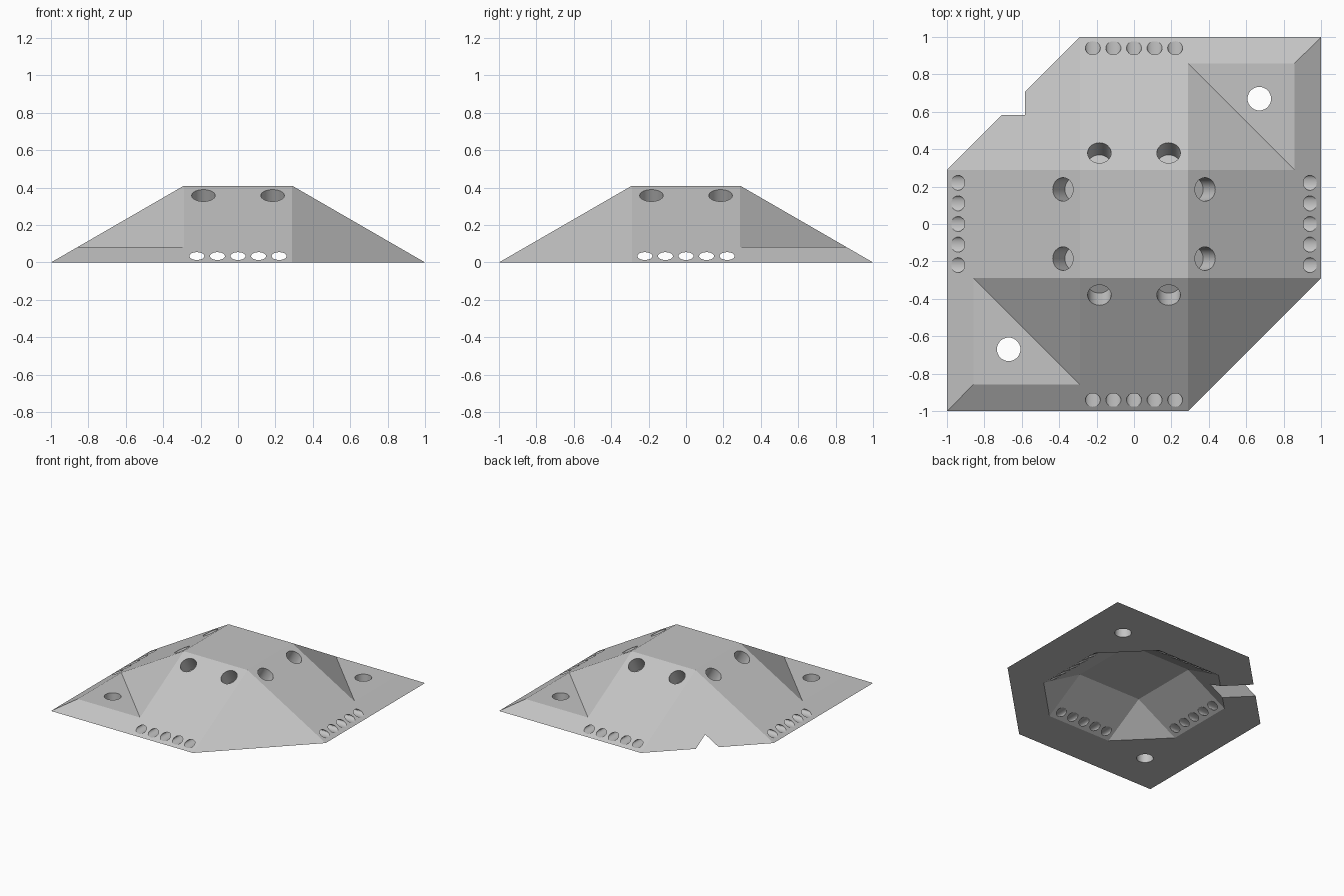
import bpy, bmesh, math
from mathutils import Matrix, Vector

cube = bpy.data.objects.get("Cube")
if cube:
    bpy.data.objects.remove(cube, do_unlink=True)

T = 0.29                      # half width of the flat top
SLOPE = math.tan(math.radians(30))
TOP = (1 - T) * SLOPE         # overall height
LEDGE = 0.082                 # height of the corner ledges
R2 = math.sqrt(2)

grey = bpy.data.materials.new("grey")
grey.use_nodes = True
color = (0.55, 0.55, 0.55, 1)
grey.diffuse_color = color
grey.node_tree.nodes["Principled BSDF"].inputs["Base Color"].default_value = color


def finish(bm, name):
    bmesh.ops.recalc_face_normals(bm, faces=bm.faces)
    mesh = bpy.data.meshes.new(name)
    bm.to_mesh(mesh)
    bm.free()
    mesh.materials.append(grey)
    obj = bpy.data.objects.new(name, mesh)
    bpy.context.collection.objects.link(obj)
    return obj


def hull(name, points):
    bm = bmesh.new()
    for p in points:
        bm.verts.new(p)
    bmesh.ops.convex_hull(bm, input=bm.verts)
    bmesh.ops.dissolve_limit(bm, angle_limit=0.002, verts=bm.verts, edges=bm.edges)
    return finish(bm, name)


def rod(name, matrix, radius, length):
    bm = bmesh.new()
    bmesh.ops.create_cone(bm, cap_ends=True, segments=32, radius1=radius,
                          radius2=radius, depth=length, matrix=matrix)
    return finish(bm, name)


def diagonal_prism(name, profile, angle, ends):
    # profile of (across, up) pairs swept along a horizontal direction
    turn = Matrix.Rotation(angle, 4, 'Z')
    return hull(name, [turn @ Vector((e, a, z)) for e in ends for a, z in profile])


def octagon(r, z):
    return [(sx * a, sy * b, z) for sx in (-1, 1) for sy in (-1, 1)
            for a, b in ((T, r), (r, T))]


def square(r, z):
    return [(x, y, z) for x in (-r, r) for y in (-r, r)]


# Sloped shell with two pointed corners and two cut corners
body = hull("sloped_body", octagon(1, 0) + [(1, 1, 0), (-1, -1, 0)] + square(T, TOP))
cutters = []

# Hollow underside, running parallel to the outer faces
inner = 0.645
cutters.append(hull("cavity_cutter", octagon(inner + 0.1, -0.1 * SLOPE)
                    + square(T, (inner - T) * SLOPE)))

# Flat ledges and vertical screw holes on the pointed corners
d_low, d_top = (1 + T) / R2, 2 * T / R2
run = (d_low - d_top) / TOP
for angle in (math.pi / 4, math.pi * 5 / 4):
    turn = Matrix.Rotation(angle, 4, 'Z')
    section = [(d_low - run * z, z) for z in (LEDGE, 0.6)] + [(1.6, LEDGE), (1.6, 0.6)]
    cutters.append(hull("ledge_cutter", [turn @ Vector((d, a, z))
                                         for a in (-1.5, 1.5) for d, z in section]))
    cutters.append(rod("screw_cutter", turn @ Matrix.Translation((0.67 * R2, 0, 0)),
                       0.063, 1))

# Cable notch under one cut corner
w, h = 0.087, 0.0715
cutters.append(diagonal_prism("notch_cutter", [(0, h), (-2 * w, -h), (2 * w, -h)],
                              math.pi * 3 / 4, (0.45, 1.3)))

# Pairs of blind round holes, square to each sloped side
depth = 0.13
for k in range(4):
    turn = Matrix.Rotation(k * math.pi / 2, 4, 'Z')
    for x in (-0.185, 0.185):
        place = Matrix.Translation((x, -0.38, (1 - 0.38) * SLOPE))
        tilt = Matrix.Rotation(math.radians(30), 4, 'X')
        shift = Matrix.Translation((0, 0, 0.1 - depth / 2))
        cutters.append(rod("round_hole_cutter", turn @ place @ tilt @ shift,
                           0.063, depth + 0.2))

# Rows of flattened vents running straight through the lower walls
for k in range(2):
    turn = Matrix.Rotation(k * math.pi / 2, 4, 'Z')
    for i in range(-2, 3):
        m = (turn @ Matrix.Translation((i * 0.11, 0, 0.034))
             @ Matrix.Diagonal((1, 1, 0.52, 1)) @ Matrix.Rotation(math.pi / 2, 4, 'X'))
        cutters.append(rod("vent_cutter", m, 0.04, 2.4))

# Carve the body and discard the cutters
bpy.context.view_layer.objects.active = body
body.select_set(True)
for c in cutters:
    c.hide_render = True
    mod = body.modifiers.new("cut", 'BOOLEAN')
    mod.operation = 'DIFFERENCE'
    mod.solver = 'EXACT'
    mod.object = c
    bpy.ops.object.modifier_apply(modifier=mod.name)
    bpy.data.objects.remove(c, do_unlink=True)

bpy.ops.object.shade_smooth_by_angle(angle=math.radians(20))
